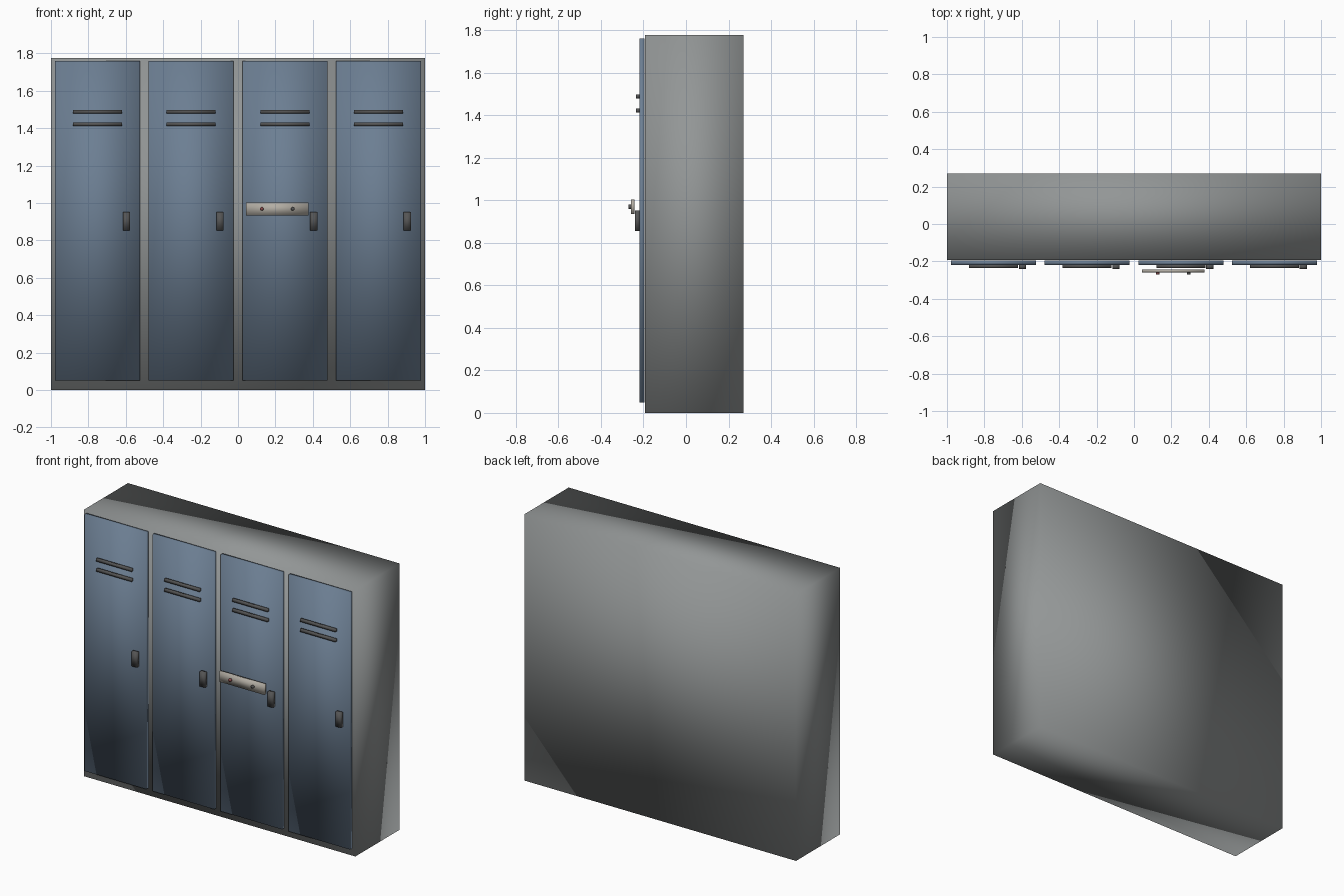
import bpy, math

if "Cube" in bpy.data.objects:
    bpy.data.objects.remove(bpy.data.objects["Cube"])


def material(name, color):
    m = bpy.data.materials.new(name)
    m.diffuse_color = (*color, 1)
    m.use_nodes = True
    m.node_tree.nodes["Principled BSDF"].inputs["Base Color"].default_value = m.diffuse_color
    return m


def box(name, x, y, z, mat):
    """Fully smooth-shaded box from (min, max) ranges."""
    lo, hi = zip(x, y, z)
    bpy.ops.mesh.primitive_cube_add(
        size=1, location=[(a + b) / 2 for a, b in zip(lo, hi)])
    ob = bpy.context.object
    ob.name = name
    ob.scale = [b - a for a, b in zip(lo, hi)]
    bpy.ops.object.transform_apply(location=False, rotation=False, scale=True)
    ob.data.materials.append(mat)
    bpy.ops.object.shade_smooth()
    return ob


grey = material("grey_paint", (0.29, 0.305, 0.305))
blue = material("blue_paint", (0.15, 0.21, 0.29))
dark = material("dark_metal", (0.09, 0.09, 0.09))
tan = material("bare_metal", (0.45, 0.42, 0.37))
rust = material("rivet_red", (0.25, 0.07, 0.07))

# Cabinet carcass
box("cabinet_body", (-1, 1), (-0.193, 0.27), (0, 1.776), grey)

# Four doors, each with two vent slats and a handle
for i in range(4):
    cx = -0.751 + 0.5007 * i
    n = i + 1
    box(f"door_{n}", (cx - 0.227, cx + 0.227), (-0.218, -0.196), (0.05, 1.76), blue)
    for j, z in enumerate((1.421, 1.488)):
        box(f"vent_slat_{n}_{j + 1}", (cx - 0.131, cx + 0.131),
            (-0.235, -0.217), (z - 0.009, z + 0.009), dark)
    box(f"handle_{n}", (cx + 0.135, cx + 0.174), (-0.24, -0.217), (0.854, 0.952), dark)

# Patch plate with two rivets on the third door
box("patch_plate", (0.044, 0.376), (-0.259, -0.242), (0.934, 1.003), tan)
for name, x, mat in (("rivet_left", 0.127, rust), ("rivet_right", 0.293, dark)):
    bpy.ops.mesh.primitive_cylinder_add(
        vertices=12, radius=0.01, depth=0.018,
        location=(x, -0.262, 0.969), rotation=(math.pi / 2, 0, 0))
    rivet = bpy.context.object
    rivet.name = name
    rivet.data.materials.append(mat)
    bpy.ops.object.shade_smooth()
